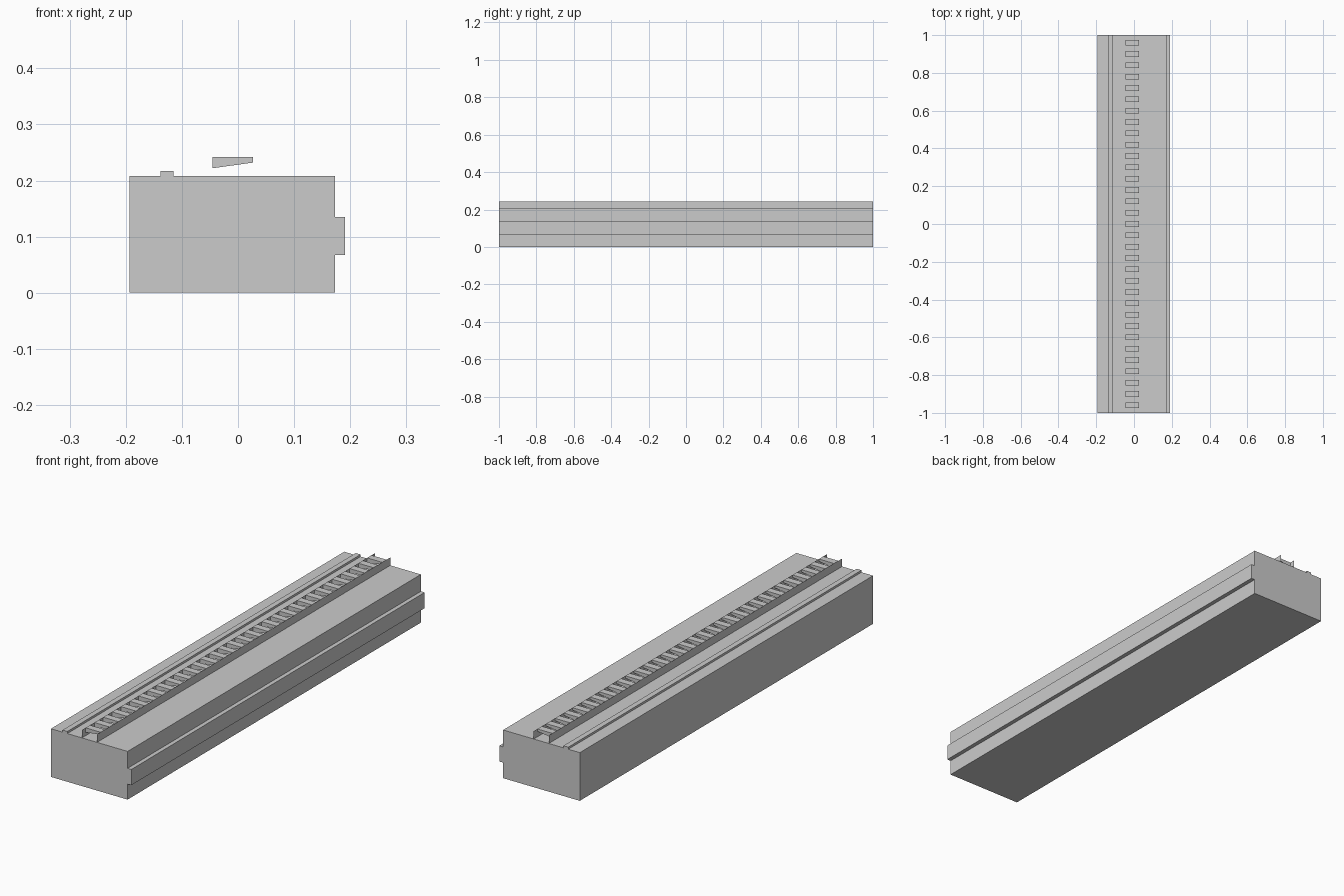
import bpy

if "Cube" in bpy.data.objects:
    bpy.data.objects.remove(bpy.data.objects["Cube"])


def mesh_object(name, verts, faces):
    mesh = bpy.data.meshes.new(name)
    mesh.from_pydata(verts, [], faces)
    mesh.update()
    obj = bpy.data.objects.new(name, mesh)
    bpy.context.collection.objects.link(obj)
    return obj


def prism(profile, y0, y1):
    """Extrude an (x, z) outline, listed counter-clockwise from the front, along y."""
    n = len(profile)
    verts = [(x, y, z) for y in (y0, y1) for x, z in profile]
    faces = [tuple(range(n)), tuple(reversed(range(n, 2 * n)))]
    faces += [(i, i + n, (i + 1) % n + n, (i + 1) % n) for i in range(n)]
    return verts, faces


def rect(x0, x1, z0, z1):
    return [(x0, z0), (x1, z0), (x1, z1), (x0, z1)]


TOP = 0.208
CREST = 0.242
LEFT, RIGHT = -0.045, 0.027

# Main block, side rail and low strip on top
mesh_object("main_block", *prism(rect(-0.193, 0.173, 0, TOP), -1, 1))
mesh_object("side_rail", *prism(rect(0.173, 0.191, 0.067, 0.135), -1, 1))
mesh_object("top_strip", *prism(rect(-0.138, -0.115, TOP, 0.217), -1, 1))

# Paper-thin channel walls
for name, x in (("channel_wall_left", LEFT), ("channel_wall_right", RIGHT)):
    mesh_object(name,
                [(x, -1, TOP), (x, 1, TOP), (x, 1, CREST), (x, -1, CREST)],
                [(0, 1, 2, 3)])

# Row of wedge slats between the walls
SLATS, PITCH, DEPTH = 33, 0.06, 0.03
wedge = [(LEFT, 0.222), (RIGHT, 0.232), (RIGHT, CREST), (LEFT, CREST)]
verts, faces = [], []
for i in range(SLATS):
    y = -0.975 + i * PITCH
    v, f = prism(wedge, y, y + DEPTH)
    faces += [tuple(k + len(verts) for k in face) for face in f]
    verts += v
mesh_object("channel_slats", verts, faces)
